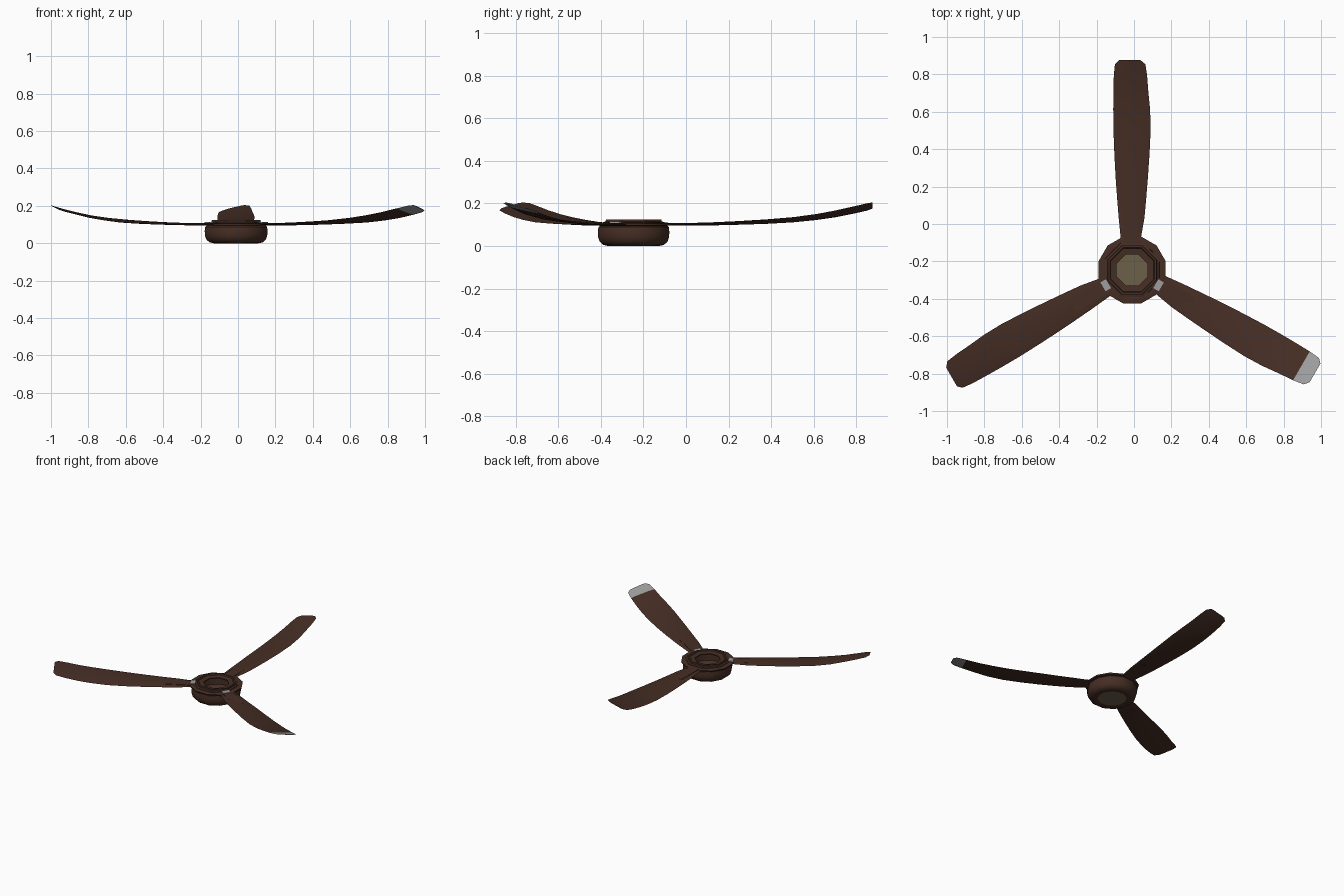
import bpy, bmesh, math
from mathutils import Matrix

if "Cube" in bpy.data.objects:
    bpy.data.objects.remove(bpy.data.objects["Cube"])

CENTRE = Matrix.Translation((-0.01, -0.246, 0))

def material(name, rgb):
    m = bpy.data.materials.new(name)
    m.diffuse_color = (*rgb, 1)
    m.use_nodes = True
    m.node_tree.nodes["Principled BSDF"].inputs["Base Color"].default_value = m.diffuse_color
    return m

BROWN = material("dark_brown", (0.060, 0.027, 0.018))
GREY = material("metal_grey", (0.34, 0.34, 0.34))
LENS = material("olive_lens", (0.145, 0.12, 0.065))

def finish(name, bm, mats, matrix, angle=35):
    bmesh.ops.recalc_face_normals(bm, faces=bm.faces[:])
    me = bpy.data.meshes.new(name)
    bm.to_mesh(me)
    bm.free()
    ob = bpy.data.objects.new(name, me)
    ob.matrix_world = matrix
    for m in mats:
        me.materials.append(m)
    bpy.context.collection.objects.link(ob)
    bpy.ops.object.select_all(action='DESELECT')
    ob.select_set(True)
    bpy.context.view_layer.objects.active = ob
    bpy.ops.object.shade_smooth_by_angle(angle=math.radians(angle))
    return ob

def lathe(name, profile, sides, mat, closed=False):
    """Revolve (radius, z) points around the hub axis."""
    bm = bmesh.new()
    rings = []
    for r, z in profile:
        r /= math.cos(math.pi / sides) ** 0.5
        rings.append([bm.verts.new((r * math.cos(a), r * math.sin(a), z))
                      for a in (2 * math.pi * (i + .5) / sides for i in range(sides))])
    pairs = list(zip(rings, rings[1:]))
    if closed:
        pairs.append((rings[-1], rings[0]))
    for a, b in pairs:
        for i in range(sides):
            j = (i + 1) % sides
            bm.faces.new((a[i], a[j], b[j], b[i]))
    return finish(name, bm, [mat], CENTRE)

# Motor housing: rounded hollow bowl
lathe("housing_bowl", [(.098, .004), (.122, 0), (.145, .005), (.162, .02), (.169, .04),
                       (.171, .065), (.168, .088), (.160, .096), (.150, .096),
                       (.150, .03), (.130, .012), (.098, .008)], 12, BROWN, True)
# Flange where the blades attach
lathe("housing_flange", [(.150, .094), (.180, .096), (.182, .105), (.160, .110),
                         (.145, .108)], 12, BROWN, True)
# Raised top ring with an open centre
lathe("top_ring", [(.152, .104), (.150, .112), (.137, .115), (.135, .124), (.124, .124),
                   (.120, .116), (.086, .112), (.086, .104)], 8, BROWN, True)

# Light lens closing the bottom
bm = bmesh.new()
bmesh.ops.create_cone(bm, cap_ends=True, segments=12, radius1=.1, radius2=.1, depth=.004,
                      matrix=Matrix.Translation((0, 0, .006)) @ Matrix.Rotation(math.pi / 12, 4, 'Z'))
finish("light_lens", bm, [LENS], CENTRE)

# Blade stations: distance, left edge, right edge, centre height, half rise, half thickness
STATIONS = [(.14, -.058, .042, .101, .000, .005), (.20, -.064, .052, .101, .001, .005),
            (.28, -.072, .066, .102, .002, .005), (.38, -.080, .075, .104, .004, .005),
            (.49, -.088, .084, .108, .006, .005), (.62, -.095, .093, .114, .009, .005),
            (.75, -.100, .099, .123, .012, .005), (.86, -.101, .096, .136, .014, .004),
            (.95, -.100, .087, .151, .016, .004), (1.04, -.098, .080, .170, .017, .003),
            (1.10, -.092, .071, .184, .017, .003), (1.122, -.070, .045, .190, .014, .002)]

def blade(name, matrix, grey_tip):
    bm = bmesh.new()
    rings = []
    for d, x0, x1, z, rise, th in STATIONS:
        ring = []
        for t, side in ((0, 0), (.2, 1), (.5, 1), (.8, 1), (1, 0), (.8, -1), (.5, -1), (.2, -1)):
            ring.append(bm.verts.new((x0 + (x1 - x0) * t, d, z + rise * (2 * t - 1) + side * th)))
        rings.append(ring)
    for k, (a, b) in enumerate(zip(rings, rings[1:])):
        for i in range(8):
            j = (i + 1) % 8
            f = bm.faces.new((a[i], a[j], b[j], b[i]))
            f.material_index = int(grey_tip and k >= len(rings) - 3)
    bm.faces.new(rings[0])
    bm.faces.new(rings[-1]).material_index = int(grey_tip)
    finish(name, bm, [BROWN, GREY], matrix, 50)

def plate(name, matrix, size, pos, mat):
    bm = bmesh.new()
    bmesh.ops.create_cube(bm, size=1, matrix=Matrix.Translation(pos) @ Matrix.Diagonal((*size, 1)))
    finish(name, bm, [mat], matrix)

# Three blades with their mounting brackets
for n, (label, degrees) in enumerate((("back", 0), ("left", 120), ("right", 240))):
    m = CENTRE @ Matrix.Rotation(math.radians(degrees), 4, 'Z')
    blade(label + "_blade", m, label == "right")
    plate(label + "_bracket", m, (.075, .24, .010), (-.005, .25, .1035), BROWN)
    if n:
        plate(label + "_clip", m, (.055, .034, .012), (0, .163, .108), GREY)
